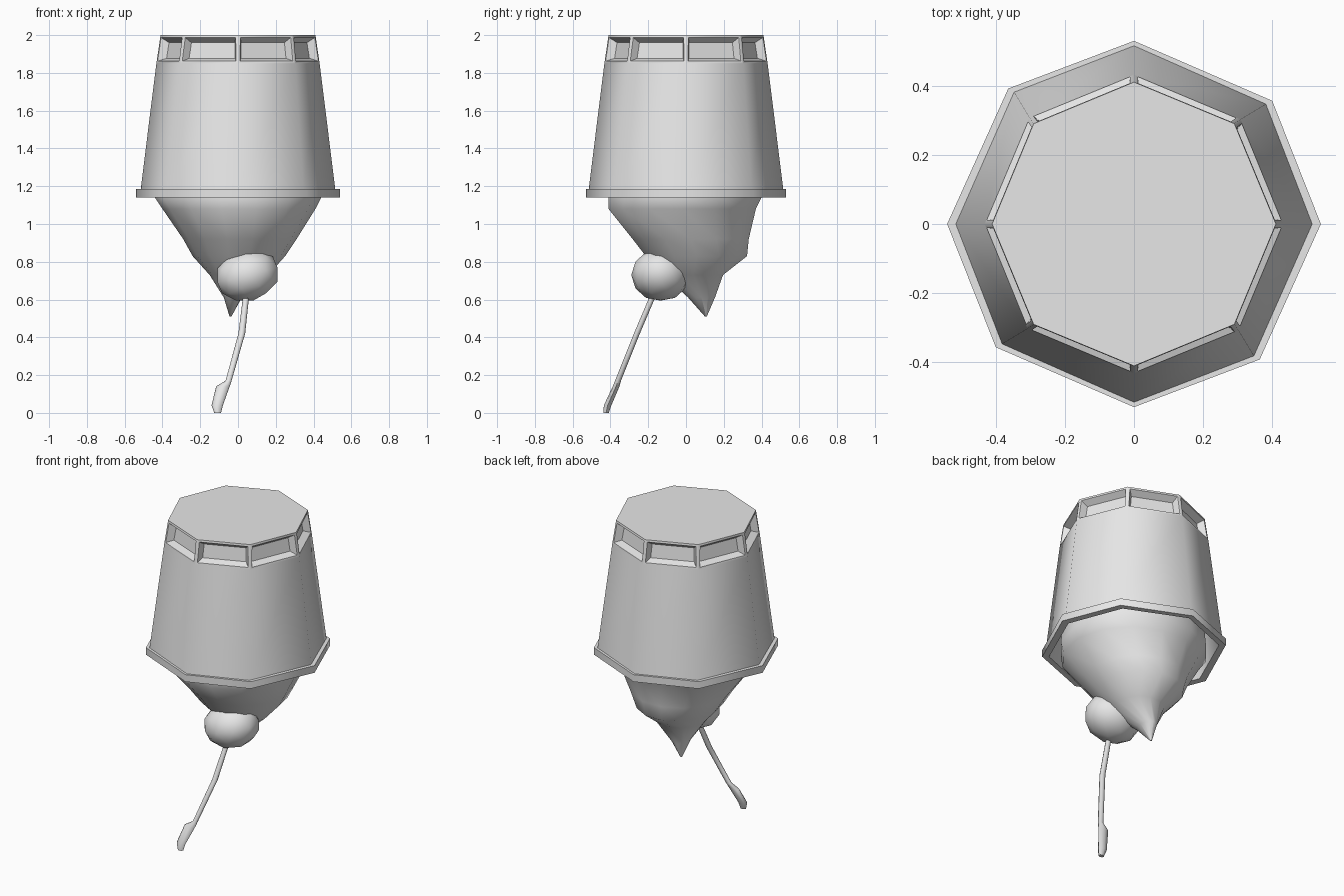
import bpy, bmesh
from math import cos, sin, radians
from mathutils import Matrix, Vector

if "Cube" in bpy.data.objects:
    bpy.data.objects.remove(bpy.data.objects["Cube"])

GREY = (0.8, 0.8, 0.8, 1)
grey = bpy.data.materials.new("plain grey")
grey.use_nodes = True
grey.diffuse_color = GREY
grey.node_tree.nodes["Principled BSDF"].inputs["Base Color"].default_value = GREY


def finish(bm, name, angle):
    """Turn a bmesh into a shaded grey object."""
    bmesh.ops.recalc_face_normals(bm, faces=bm.faces)
    mesh = bpy.data.meshes.new(name)
    bm.to_mesh(mesh)
    bm.free()
    mesh.materials.append(grey)
    obj = bpy.data.objects.new(name, mesh)
    bpy.context.collection.objects.link(obj)
    bpy.ops.object.select_all(action='DESELECT')
    obj.select_set(True)
    bpy.context.view_layer.objects.active = obj
    bpy.ops.object.shade_smooth_by_angle(angle=radians(angle))
    return obj


def loft(rings, sides):
    """Skin horizontal rings (z, cx, cy, rx, ry, skew); odd corners turn by skew degrees."""
    bm = bmesh.new()
    loops = []
    for z, cx, cy, rx, ry, skew in rings:
        loop = []
        for k in range(sides):
            a = radians(360 * k / sides + skew * (k % 2))
            loop.append(bm.verts.new((cx + rx * cos(a), cy + ry * sin(a), z)))
        loops.append(loop)
    for low, high in zip(loops, loops[1:]):
        for k in range(sides):
            n = (k + 1) % sides
            bm.faces.new((low[k], low[n], high[n], high[k]))
    bm.faces.new(loops[0][::-1])
    bm.faces.new(loops[-1])
    return bm


# Eight-sided upturned bucket: inner wall, rim, outer wall, panel band, lid
profile = [(1.83, .39, -1), (1.14, .495, -2.7), (1.14, .54, -2.7), (1.185, .54, -2.7),
           (1.185, .515, -2.7), (1.85, .432, -.5), (2.0, .41, 0)]
bucket = loft([(z, 0, 0, r, r * .98 if r > .53 else r, s) for z, r, s in profile], 8)
bmesh.ops.recalc_face_normals(bucket, faces=bucket.faces)

# Recessed panels around the top band
panels = [f for f in bucket.faces
          if f.calc_center_median().z > 1.87 and abs(f.normal.z) < .5]
bmesh.ops.inset_individual(bucket, faces=panels, thickness=.018)
bmesh.ops.inset_individual(bucket, faces=panels, thickness=.03, depth=-.04)
finish(bucket, "bucket", 50)

# Tapering head that hangs below the rim, its tip set toward the back
sections = [(1.5, -.22, .22, -.22, .22), (1.38, -.36, .36, -.36, .36),
            (1.25, -.42, .42, -.42, .41), (1.14, -.44, .44, -.42, .41),
            (1.08, -.40, .41, -.42, .38), (.92, -.29, .31, -.29, .34),
            (.83, -.24, .25, -.22, .33), (.73, -.15, .16, -.12, .20),
            (.61, -.075, .02, .01, .155), (.51, -.045, -.035, .10, .11)]
head = loft([(z, (x0 + x1) / 2, (y0 + y1) / 2, (x1 - x0) / 2, (y1 - y0) / 2, 0)
             for z, x0, x1, y0, y1 in sections], 14)
finish(head, "head", 60)

# Lumpy round nose
nose = bmesh.new()
bmesh.ops.create_icosphere(nose, subdivisions=2, radius=1)
place = (Matrix.Translation((.05, -.135, .73)) @ Matrix.Rotation(radians(-14), 4, 'Y')
         @ Matrix.Diagonal(Vector((.172, .155, .138, 1))))
bmesh.ops.transform(nose, matrix=place, verts=nose.verts)
finish(nose, "nose", 60)

# Thin bent stick with a thicker end
stick = loft([(.68, .045, -.155, .016, .016, 0), (.62, .043, -.175, .016, .016, 0),
              (.42, .02, -.26, .018, .016, 0), (.17, -.05, -.36, .016, .016, 0),
              (.14, -.08, -.37, .036, .018, 0), (.04, -.11, -.415, .03, .02, 0),
              (0, -.108, -.423, .018, .014, 0)], 8)
finish(stick, "stick", 60)
